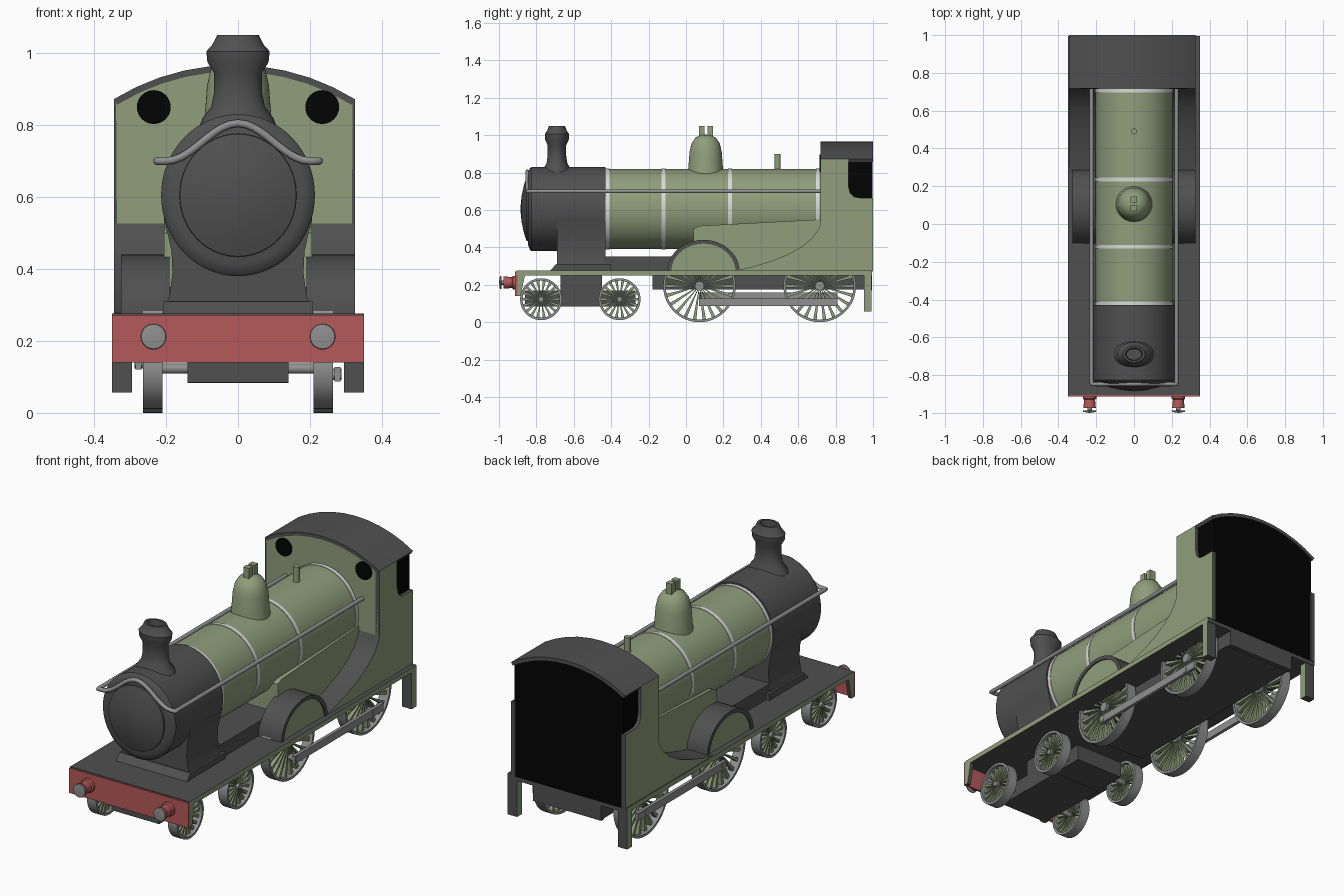
import bpy, bmesh, math
from mathutils import Matrix, Vector

if "Cube" in bpy.data.objects:
    bpy.data.objects.remove(bpy.data.objects["Cube"])


def material(name, r, g, b):
    m = bpy.data.materials.new(name)
    m.use_nodes = True
    m.diffuse_color = (r, g, b, 1)
    m.node_tree.nodes["Principled BSDF"].inputs["Base Color"].default_value = (r, g, b, 1)
    return m


GREEN = material("sage green", .28, .34, .2)
DARK = material("dark grey", .08, .08, .08)
STEEL = material("steel grey", .28, .28, .28)
RED = material("beam red", .46, .1, .1)
WHITE = material("band white", .7, .7, .7)
BLACK = material("black", .001, .001, .001)


def finish(name, bm, mat, side_mat=None):
    bmesh.ops.recalc_face_normals(bm, faces=bm.faces)
    bm.normal_update()
    for f in bm.faces:
        f.smooth = True
        if side_mat and abs(f.normal.x) > .9:
            f.material_index = 1
    for e in bm.edges:
        e.smooth = e.calc_face_angle(0) < math.radians(35)
    me = bpy.data.meshes.new(name)
    bm.to_mesh(me)
    bm.free()
    me.materials.append(mat)
    if side_mat:
        me.materials.append(side_mat)
    ob = bpy.data.objects.new(name, me)
    bpy.context.collection.objects.link(ob)
    return ob


def prism(name, polys, axis, a, b, mat, side_mat=None):
    """Extrude outlines from a to b: axis x takes (y, z), axis y takes (x, z)."""
    bm = bmesh.new()
    for pts in polys:
        place = (lambda p, t: (t, *p)) if axis == "x" else (lambda p, t: (p[0], t, p[1]))
        lo, hi = ([bm.verts.new(place(p, t)) for p in pts] for t in (a, b))
        bm.faces.new(lo)
        bm.faces.new(hi)
        for i in range(len(pts)):
            j = (i + 1) % len(pts)
            bm.faces.new((lo[i], lo[j], hi[j], hi[i]))
    return finish(name, bm, mat, side_mat)


def box(name, x, y, z, mat, side_mat=None):
    pts = [(y[0], z[0]), (y[1], z[0]), (y[1], z[1]), (y[0], z[1])]
    return prism(name, [pts], "x", *x, mat, side_mat)


TURN = {"x": Matrix.Rotation(math.pi / 2, 4, "Y"), "y": Matrix.Rotation(-math.pi / 2, 4, "X"),
        "z": Matrix.Identity(4)}


def lathe(name, profile, axis, loc, mat, scale=(1, 1, 1), steps=48, ring=False):
    """Spin (radius, distance along axis) points; ring closes the outline."""
    bm = bmesh.new()
    vs = [bm.verts.new((r, 0, t)) for r, t in profile]
    es = [bm.edges.new(p) for p in zip(vs, vs[1:])]
    if ring:
        es.append(bm.edges.new((vs[-1], vs[0])))
    bmesh.ops.spin(bm, geom=vs + es, cent=(0, 0, 0), axis=(0, 0, 1), angle=math.tau, steps=steps)
    bmesh.ops.remove_doubles(bm, verts=bm.verts, dist=1e-5)
    bm.transform(Matrix.Translation(Vector(loc)) @ Matrix.Diagonal((*scale, 1)) @ TURN[axis])
    return finish(name, bm, mat)


def rod(name, r, a, b, axis, loc, mat, steps=20):
    return lathe(name, [(0, a), (r, a), (r, b), (0, b)], axis, loc, mat, steps=steps)


def arc(cy, cz, ry, rz, a0, a1, n):
    return [(cy + ry * math.cos(a0 + (a1 - a0) * i / n), cz + rz * math.sin(a0 + (a1 - a0) * i / n))
            for i in range(n + 1)]


# Boiler, smokebox and bands
AX, OVAL = (0, 0, .605), (.95, 1, 1)
lathe("boiler", [(0, -.44), (.214, -.44), (.214, .73), (0, .73)], "y", AX, GREEN, OVAL, 64)
lathe("smokebox", [(0, -.43), (.225, -.43), (.225, -.825), (.217, -.835), (.19, -.845), (0, -.845)],
      "y", AX, DARK, OVAL, 64)
lathe("smokebox_door", [(.172, -.84), (.17, -.853), (.13, -.866), (.07, -.879), (0, -.886)],
      "y", AX, DARK, OVAL)
for i, y in enumerate((-.42, -.12, .235, .705)):
    lathe(f"boiler_band_{i}", [(.2, y - .01), (.217, y - .01), (.217, y + .01), (.2, y + .01)],
          "y", AX, WHITE, OVAL, 64, True)

# Chimney, dome, safety valves and whistle
lathe("chimney", [(.11, .79), (.098, .82), (.075, .85), (.067, .89), (.067, .945), (.085, .975), (.088, 1.005),
                  (.07, 1.025), (.058, 1.05), (.045, 1.05), (.04, 1.0), (0, 1.0)],
      "z", (0, -.69, 0), DARK, (1, .74, 1))
lathe("dome", [(.098, .78), (.092, .83), (.086, .91), (.076, .955), (.055, .987), (.028, 1.0), (0, 1.003)],
      "z", (0, .105, 0), GREEN)
for i, y in enumerate((.085, .13)):
    box(f"safety_valve_{i}", (-.018, .016), (y - .015, y + .015), (.98, 1.05), GREEN)
rod("whistle", .016, .8, .9, "z", (0, .49, 0), GREEN)

# Saddle, firebox and inner frames
half = [(.21, .27), (.19, .33), (.182, .39), (.185, .45), (.205, .54)]
prism("saddle", [half + [(-x, z) for x, z in reversed(half)]], "y", -.69, -.43, DARK)
prism("saddle_plate", [[(-.74, .26), (-.695, .31), (-.4, .31), (-.4, .26)]], "x", -.208, .208, DARK)
box("upper_frame", (-.19, .19), (-.44, .05), (.26, .35), DARK)
prism("firebox", [[(.04, .26), (.04, .5), (.07, .515), (.35, .53), (.73, .55), (.73, .26)]],
      "x", -.206, .206, GREEN)
box("main_frame", (-.2, .2), (-.18, .99), (.175, .26), DARK)
box("running_board", (-.35, .35), (-.905, .995), (.25, .276), DARK, GREEN)
box("buffer_beam", (-.35, .35), (-.913, -.902), (.14, .272), RED)
box("rear_beam", (-.2, .2), (.97, .995), (.17, .26), DARK)

# Cab, offset slightly to its right
CX = -.01
R = .638
a = math.asin(.335 / R)
CROWN = (CX, .967 - R)


def roof_arc(r, n=10):
    return arc(*CROWN, r, r, math.pi / 2 - a, math.pi / 2 + a, n)


prism("roof", [roof_arc(R) + roof_arc(R - .018)[::-1]], "y", .718, 1.0, DARK)
base = [(CX - .325, .27), (CX + .325, .27)]
prism("cab_front", [base + roof_arc(R - .012)], "y", .72, .74, GREEN)
core = [(CX - .316, .27), (CX + .316, .27)]
prism("cab_interior", [core + [(CX + (x - CX) * .97, z) for x, z in roof_arc(R - .015)]],
      "y", .738, .996, BLACK)
sheet = [(.72, .27), (.72, .872), (.868, .872), (.868, .73), (.878, .69), (.9, .67), (.93, .665),
         (1.0, .665), (1.0, .27)]
sweep = [(.725, .54), (.71, .5), (.68, .455), (.62, .405), (.54, .36), (.45, .325), (.35, .295),
         (.27, .278), (.27, .26), (.725, .26)]
rail = [(-.225, .72, .70), (-.225, -.835, .70)]
for s, side in ((-1, "right"), (1, "left")):
    x0, x1 = CX + s * .313, CX + s * .335
    prism(side + "_cab_side", [sheet], "x", x0, x1, DARK, GREEN)
    prism(side + "_cab_sweep", [sweep], "x", s * .19, x1, DARK, GREEN)
    rod(side + "_cab_window", .047, .714, .722, "y", (s * .234, 0, .85), BLACK, 32)

    # Splashers over the leading drivers
    outer = arc(.093, .27, .194, .17, 0, math.pi, 24)
    inner = arc(.093, .27, .172, .15, 0, math.pi, 24)
    prism(side + "_splasher_rim", [outer + inner[::-1]], "x", s * .19, s * .325, DARK)
    prism(side + "_splasher_face", [inner], "x", s * .19, s * .318, GREEN)

    # Front and rear valance ends
    prism(side + "_front_valance", [[(-.905, .14), (-.885, .14), (-.86, .255), (-.905, .255)]],
          "x", s * .33, s * .35, DARK, GREEN)
    box(side + "_rear_step", (s * .295, s * .35), (.953, .992), (.057, .255), DARK, GREEN)

    # Buffers
    bx = (s * .235, 0, .212)
    lathe(side + "_buffer_socket", [(0, -.91), (.036, -.91), (.036, -.925), (.029, -.93), (.033, -.975),
                                    (0, -.975)], "y", bx, RED, steps=24)
    rod(side + "_buffer_stem", .012, -.99, -.97, "y", bx, STEEL)
    lathe(side + "_buffer_head", [(0, -.985), (.036, -.988), (.034, -.995), (0, -1.0)], "y", bx, STEEL, steps=28)

    # Coupling rods and pins
    rz = .107 if s > 0 else .14
    box(side + "_coupling_rod", (s * .268, s * .285), (.07, .81), (rz - .02, rz + .02), STEEL)
    for y in (.09, .735):
        rod(f"{side}_crank_pin_{y}", .016, -.025, .025, "x", (s * .262, y, rz), STEEL)

# Handrail wrapping over the smokebox front
for i in range(-10, 11):
    x = i * .0225
    lift = .5 + .5 * math.cos(math.pi * min(1, abs(x) / .2))
    rail.append((x, -.848, .70 + .105 * lift))
rail += [(-x, y, z) for x, y, z in rail[1::-1]]
cu = bpy.data.curves.new("handrail", "CURVE")
cu.dimensions = "3D"
cu.bevel_depth = .011
cu.bevel_resolution = 3
cu.use_fill_caps = True
sp = cu.splines.new("POLY")
sp.points.add(len(rail) - 1)
for p, co in zip(sp.points, rail):
    p.co = (*co, 1)
cu.materials.append(STEEL)
bpy.context.collection.objects.link(bpy.data.objects.new("handrail", cu))


# Spoked wheels and axles
def wheel(name, s, y, z, r, count):
    c = (s * .237, y, z)
    k = r - .013
    lathe(name + "_rim", [(k, -.027), (r, -.027), (r, .027), (k, .027)], "x", c, STEEL, steps=48, ring=True)
    spokes = []
    for i in range(count):
        t = math.tau * i / count
        u, v = Vector((math.cos(t), math.sin(t))), Vector((-math.sin(t), math.cos(t)))
        o = Vector((y, z))
        w0, w1 = .1 * r / 6, .5 * r / count + .005
        spokes.append([tuple(o + u * d + v * w) for d, w in
                       ((.015, -w0 / 3), (k + .003, -w1), (k + .003, w1), (.015, w0 / 3))])
    prism(name + "_spokes", spokes, "x", s * .226, s * .248, GREEN)
    rod(name + "_hub", r * .13, -.024, .024, "x", c, STEEL)


for label, y, z, r, n in (("bogie_front", -.775, .123, .112, 18), ("bogie_rear", -.355, .123, .112, 18),
                          ("driver_front", .072, .194, .194, 22), ("driver_rear", .715, .194, .194, 22)):
    for s, side in ((-1, "right"), (1, "left")):
        wheel(f"{label}_{side}", s, y, z, r, n)
    rod(label + "_axle", .014, -.24, .24, "x", (0, y, z), STEEL)

# Bogie
box("bogie_centre", (-.14, .14), (-.67, -.45), (.083, .255), DARK)
box("bogie_frame", (-.14, .14), (-.86, -.27), (.085, .17), DARK)
